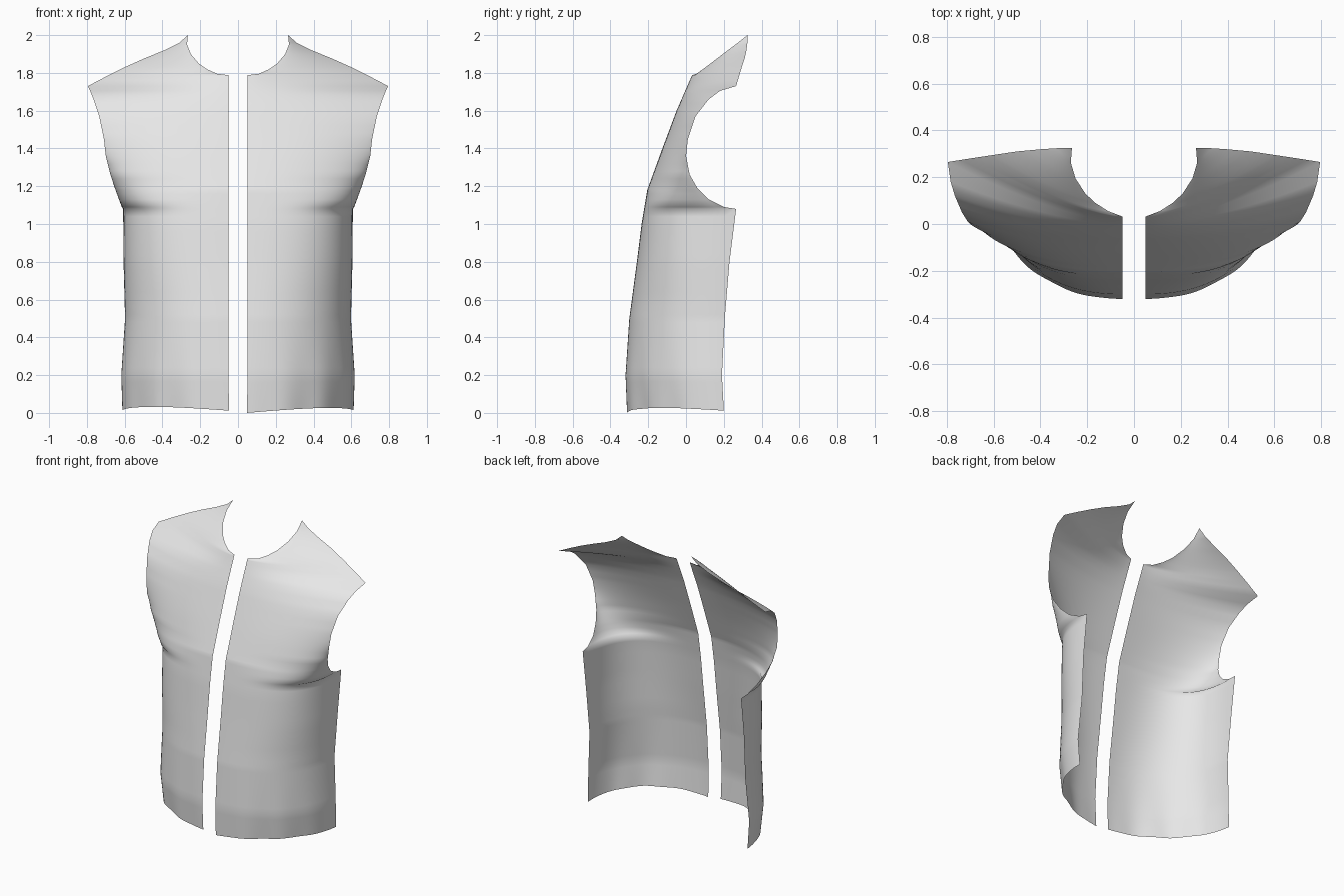
import bpy
import bmesh
import math

if "Cube" in bpy.data.objects:
    bpy.data.objects.remove(bpy.data.objects["Cube"], do_unlink=True)

# Inner edge (height, x, y): front opening, then neckline
INNER = [(0.0, .048, -.312), (.2, .05, -.32), (.5, .05, -.3), (.8, .05, -.26),
         (1.0, .05, -.235), (1.18, .05, -.205), (1.4, .05, -.125), (1.6, .05, -.05),
         (1.788, .05, .032), (1.795, .11, .055), (1.82, .165, .09), (1.85, .208, .13),
         (1.9, .25, .195), (1.95, .27, .262), (2.0, .265, .325)]

# Outer edge (height, x, y): side seam, armhole, then shoulder seam
OUTER = [(0.0, .612, .2), (.2, .618, .19), (.5, .598, .205), (.8, .606, .23),
         (1.08, .608, .265), (1.09, .615, .2), (1.13, .63, .12), (1.19, .652, .06),
         (1.26, .675, .02), (1.36, .7, 0), (1.45, .71, .01), (1.57, .735, .05),
         (1.66, .765, .12), (1.705, .783, .18), (1.73, .795, .265), (1.78, .7, .28),
         (1.83, .6, .295), (1.875, .5, .31), (1.92, .39, .32), (1.96, .31, .325),
         (2.0, .265, .325)]

# Section curve (height, forward fullness, roundness of the side turn)
SECTION = [(0.0, 2, 2), (.6, 2.3, 2.3), (1.08, 2.8, 2.8), (1.19, 2.2, 2),
           (1.36, 2.5, 1.1), (1.57, 2, 1), (1.73, 1.5, 1), (2.0, 1.1, 1)]

COLUMNS = 36


def sample(table, z):
    """Linear lookup of the two values in a table at a height."""
    for a, b in zip(table, table[1:]):
        if z <= b[0]:
            k = (z - a[0]) / (b[0] - a[0])
            return [p + (q - p) * k for p, q in zip(a[1:], b[1:])]
    return table[-1][1:]


def row_heights():
    """Even rows plus every key height, so corners stay crisp."""
    keys = {row[0] for row in INNER + OUTER}
    even = {i / 25 for i in range(51)}
    keep = {z for z in even if min(abs(z - k) for k in keys) > .012}
    return sorted(keys | keep)


def surface_point(z, s, side):
    xi, yi = sample(INNER, z)
    xo, yo = sample(OUTER, z)
    n, m = sample(SECTION, z)
    t = min(1, math.sin(s * math.pi / 2))
    bend = 1 - max(0, 1 - t ** n) ** (1 / m)
    x = xi + (xo - xi) * t
    y = yi + (yo - yi) * bend
    # soft folds and a wavy hem, fading out upwards
    fade = max(0, 1 - z / .6) ** 2
    y += .007 * fade * math.sin(s * 22) * math.sin(s * math.pi)
    lift = (.012 + .02 * math.sin(s * math.pi)) * max(0, 1 - z / .2)
    if side > 0:
        lift -= .012 * max(0, 1 - z / .2) * (1 - s)
    return side * x, y, z + lift


def make_panel(name, side, material):
    bm = bmesh.new()
    grid = [[bm.verts.new(surface_point(z, i / COLUMNS, side))
             for i in range(COLUMNS + 1)] for z in row_heights()]
    for low, high in zip(grid, grid[1:]):
        for i in range(COLUMNS):
            quad = [low[i], low[i + 1], high[i + 1], high[i]]
            bm.faces.new(quad if side > 0 else quad[::-1])
    bmesh.ops.remove_doubles(bm, verts=bm.verts, dist=.0002)
    for face in bm.faces:
        face.smooth = True
    mesh = bpy.data.meshes.new(name)
    bm.to_mesh(mesh)
    bm.free()
    mesh.materials.append(material)
    panel = bpy.data.objects.new(name, mesh)
    bpy.context.collection.objects.link(panel)


# Cloth colour
cloth = bpy.data.materials.new("light_grey_cloth")
cloth.use_nodes = True
colour = (.8, .8, .8, 1)
cloth.diffuse_color = colour
cloth.node_tree.nodes["Principled BSDF"].inputs["Base Color"].default_value = colour

# Two front panels of the vest
make_panel("left_front_panel", 1, cloth)
make_panel("right_front_panel", -1, cloth)
